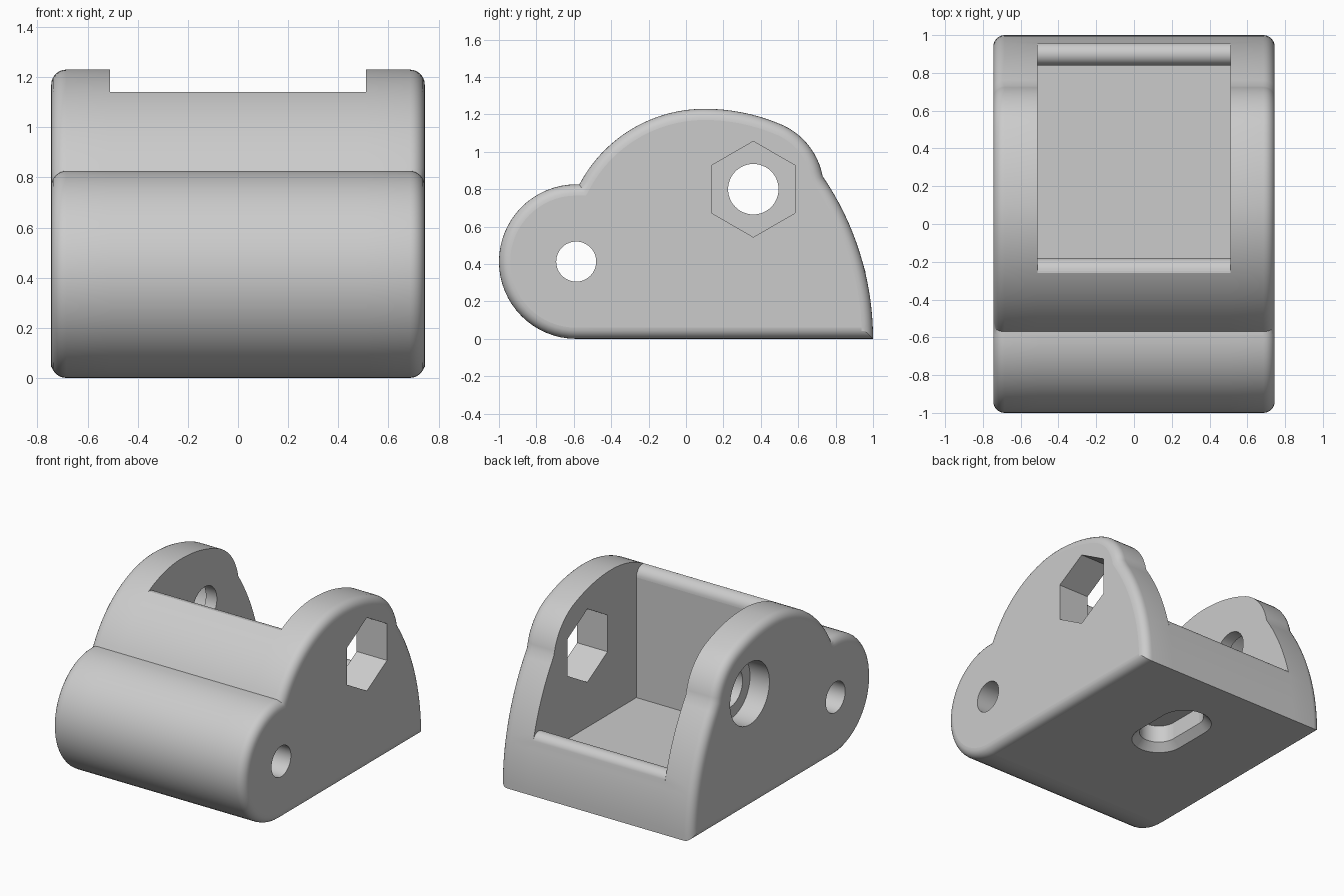
import bpy, bmesh
from math import sin, cos, pi, radians, atan2, hypot, sqrt

if "Cube" in bpy.data.objects:
    bpy.data.objects.remove(bpy.data.objects["Cube"], do_unlink=True)

HALF_W, CAVITY_W, RIM = 0.745, 0.51, 0.06
FRONT_PIVOT, REAR_PIVOT = (-0.587, 0.413), (0.36, 0.80)
bm = bmesh.new()
shared = {}


def arc(centre, r, a0, a1, n):
    """Points on an arc, angles in degrees."""
    return [(centre[0] + r * cos(radians(a0 + (a1 - a0) * i / n)),
             centre[1] + r * sin(radians(a0 + (a1 - a0) * i / n))) for i in range(n + 1)]


def arc_between(centre, p, q, n):
    """Points on an arc about centre running from p to q."""
    angles = [atan2(e[1] - centre[1], e[0] - centre[0]) * 180 / pi for e in (p, q)]
    return arc(centre, hypot(p[0] - centre[0], p[1] - centre[1]), *angles, n)


def circle(centre, r):
    return arc(centre, r, 0, 360, 48)[:-1]


def drop_radius(dx, dz):
    """Radius of an arc that leaves its tangent by dz over a run of dx."""
    return (dx * dx + dz * dz) / (2 * dz)


def inset(points, d):
    """Move a clockwise outline inward by d with mitred corners."""
    result = []
    for i, (y, z) in enumerate(points):
        py, pz = points[i - 1]
        ny, nz = points[(i + 1) % len(points)]
        la, lb = hypot(y - py, z - pz), hypot(ny - y, nz - z)
        a = ((z - pz) / la, (py - y) / la)
        b = ((nz - z) / lb, (y - ny) / lb)
        k = d / (1 + a[0] * b[0] + a[1] * b[1])
        result.append((y + k * (a[0] + b[0]), z + k * (a[1] + b[1])))
    return result


def section(points, x):
    return [(x, y, z) for y, z in points]


def verts(points):
    """Vertices at points, shared wherever parts meet."""
    result = []
    for p in points:
        key = tuple(round(c, 4) + 0.0 for c in p)
        if key not in shared:
            shared[key] = bm.verts.new(p)
        result.append(shared[key])
    return result


def skin(rings, closed=True):
    """Quads between successive rings of points."""
    loops = [verts(ring) for ring in rings]
    for a, b in zip(loops, loops[1:]):
        for i in range(0 if closed else 1, len(a)):
            bm.faces.new((a[i - 1], a[i], b[i], b[i - 1]))


def fill(normal, *outlines):
    """Flat face inside the first outline, with the others as holes."""
    edges = []
    for outline in outlines:
        loop = verts(outline)
        for i in range(len(loop)):
            pair = (loop[i - 1], loop[i])
            edges.append(bm.edges.get(pair) or bm.edges.new(pair))
    bmesh.ops.triangle_fill(bm, edges=edges, use_beauty=True, normal=normal)


# Outer side profile: front barrel, hump, rear boss and curved back
kink, peak, heel = (-0.57, 0.826), (0.10, 1.23), (0.73, 0.87)
boss_r = 0.377
shoulder = (0.49, REAR_PIVOT[1] + sqrt(boss_r ** 2 - 0.13 ** 2))
r_hump = drop_radius(peak[0] - kink[0], peak[1] - kink[1])
r_top = drop_radius(shoulder[0] - peak[0], peak[1] - shoulder[1])
r_back = drop_radius(heel[1], 1 - heel[0])
hump_c = (peak[0], peak[1] - r_hump)
back_c = (1 - r_back, 0)
wall_top = (hump_c[0] - sqrt(r_hump ** 2 - (1.14 - hump_c[1]) ** 2), 1.14)
lip_edge = (back_c[0] + sqrt(r_back ** 2 - 0.35 ** 2), 0.35)

front = arc(FRONT_PIVOT, 0.413, 270, 90, 32) + arc_between(hump_c, kink, wall_top, 14)
cheek = arc_between(hump_c, wall_top, peak, 10)[1:]
cheek += arc_between((peak[0], peak[1] - r_top), peak, shoulder, 8)[1:]
cheek += arc_between(REAR_PIVOT, shoulder, heel, 12)[1:]
cheek += arc_between(back_c, heel, lip_edge, 10)[1:-1]
tail = arc_between(back_c, lip_edge, (1, 0), 8)
profile = front + cheek + tail

# Cavity section: rounded front wall top, floor and rounded rear lip
cavity = [front[-1]] + arc((-0.25, 1.07), 0.07, 90, 0, 8)
cavity += [(-0.18, 0.23), (0.84, 0.23)]
cavity += arc((0.90, 0.35), 0.06, 180, 0, 14)[:-1] + [tail[0]]

# Middle of the body between the cheeks
for path in (front, tail, cavity):
    skin([section(path, x) for x in (-CAVITY_W, CAVITY_W)], closed=False)

# Cheeks with rounded outer rims, bored for the pivot, hex nut and bolt
pivot, bolt = circle(FRONT_PIVOT, 0.107), circle(REAR_PIVOT, 0.135)
counterbore = circle(REAR_PIVOT, 0.217)
hexagon = arc(REAR_PIVOT, 0.256, 30, 330, 5)
face = inset(profile, RIM)
for side, inner_hole, outer_hole in ((1, hexagon, hexagon), (-1, bolt, counterbore)):
    rim = [section(inset(profile, RIM * (1 - cos(radians(a)))),
                   side * (HALF_W - RIM + RIM * sin(radians(a)))) for a in range(0, 91, 15)]
    skin([section(profile, side * CAVITY_W)] + rim)
    fill((side, 0, 0), *[section(o, side * HALF_W) for o in (face, pivot, outer_hole)])
    inner = [front[-1]] + cheek + cavity[:0:-1]
    fill((-side, 0, 0), *[section(o, side * CAVITY_W) for o in (inner, inner_hole)])

# Bore walls
seat = -HALF_W + 0.15
skin([section(pivot, -HALF_W), section(pivot, HALF_W)])
skin([section(hexagon, CAVITY_W), section(hexagon, HALF_W)])
skin([section(counterbore, -HALF_W), section(counterbore, seat),
      section(bolt, seat), section(bolt, -CAVITY_W)])


# Underside with a blind chamfered slot
def slot_ring(r, z):
    ends = arc((0, 0.51), r, 0, 180, 16) + arc((0, 0.25), r, 180, 360, 16)
    return [(x, y, z) for x, y in ends]


base = [(x, y, 0) for x, y in ((-CAVITY_W, front[0][0]), (CAVITY_W, front[0][0]),
                               (CAVITY_W, 1), (-CAVITY_W, 1))]
fill((0, 0, -1), base, slot_ring(0.175, 0))
skin([slot_ring(0.175, 0), slot_ring(0.125, 0.05), slot_ring(0.125, 0.17)])
fill((0, 0, -1), slot_ring(0.125, 0.17))

# Finished object with outward faces
bm.normal_update()
bmesh.ops.recalc_face_normals(bm, faces=bm.faces[:])
if bm.calc_volume(signed=True) < 0:
    bmesh.ops.reverse_faces(bm, faces=bm.faces[:])
mesh = bpy.data.meshes.new("bracket_body")
bm.to_mesh(mesh)
bm.free()
bracket = bpy.data.objects.new("bracket_body", mesh)
bpy.context.collection.objects.link(bracket)

# Single grey finish
grey = bpy.data.materials.new("light_grey")
grey.use_nodes = True
colour = (0.6, 0.6, 0.6, 1)
grey.diffuse_color = colour
grey.node_tree.nodes["Principled BSDF"].inputs["Base Color"].default_value = colour
mesh.materials.append(grey)

# Smooth curves, sharp edges and flat planes
bpy.ops.object.select_all(action='DESELECT')
bracket.select_set(True)
bpy.context.view_layer.objects.active = bracket
bpy.ops.object.shade_smooth_by_angle(angle=radians(30))
for poly in mesh.polygons:
    poly.use_smooth = max(abs(c) for c in poly.normal) < 0.9999
